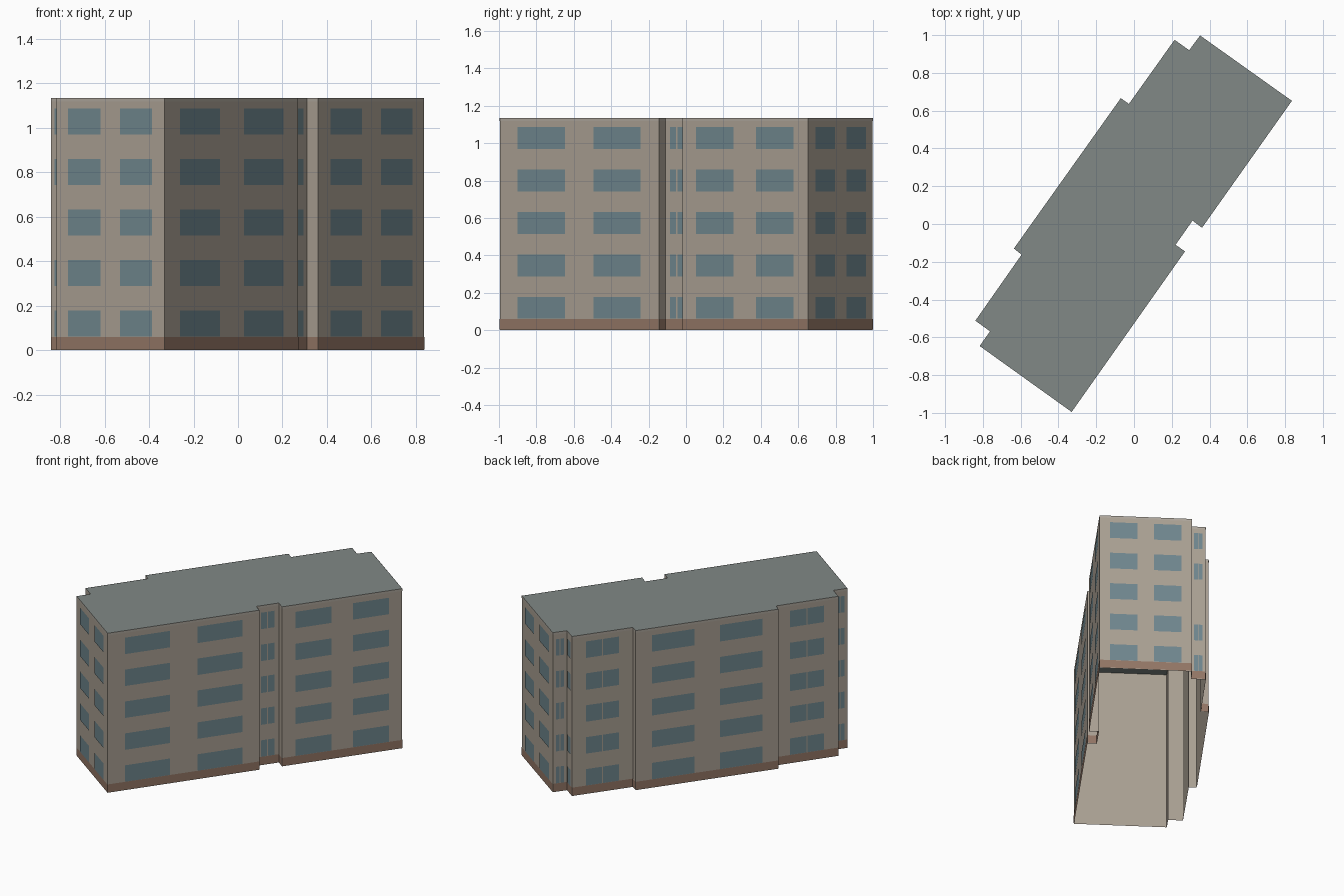
import bpy, bmesh
from mathutils import Vector

if "Cube" in bpy.data.objects:
    bpy.data.objects.remove(bpy.data.objects["Cube"])

H = 1.135          # wall height
FLOORS = 5
PITCH = H / FLOORS

# window column layouts, as fractions along a wall
WIDE = [(0.113, 0.41), (0.59, 0.887)]
PAIR = [(0.225, 0.487), (0.505, 0.77)]
NARROW = [(0.20, 0.46), (0.52, 0.79)]
NONE = []

# counter-clockwise footprint: corner, window layout of the wall that starts there
PLAN = [
    ((-0.33, -0.995), WIDE),
    ((0.27, -0.145), NONE),
    ((0.22, -0.11), NARROW),
    ((0.31, 0.018), NONE),
    ((0.36, -0.02), WIDE),
    ((0.836, 0.652), WIDE),
    ((0.35, 0.998), NARROW),
    ((0.292, 0.92), NARROW),
    ((0.215, 0.975), PAIR),
    ((-0.027, 0.636), NONE),
    ((-0.07, 0.666), WIDE),
    ((-0.636, -0.13), NONE),
    ((-0.595, -0.162), PAIR),
    ((-0.84, -0.512), NARROW),
    ((-0.762, -0.568), NARROW),
    ((-0.817, -0.646), WIDE),
]
# the two recess returns have no window on the middle floor
SKIP_MIDDLE = {7, 13}


def material(name, rgb):
    m = bpy.data.materials.new(name)
    m.diffuse_color = (*rgb, 1)
    m.use_nodes = True
    m.node_tree.nodes["Principled BSDF"].inputs["Base Color"].default_value = m.diffuse_color
    return m


def finish(bm, name, mat):
    me = bpy.data.meshes.new(name)
    bm.to_mesh(me)
    bm.free()
    me.materials.append(mat)
    ob = bpy.data.objects.new(name, me)
    bpy.context.collection.objects.link(ob)
    return ob


def panel(bm, i, u0, u1, z0, z1, off=0.0):
    """Outward-facing rectangle on wall i between fractions u0..u1."""
    a = Vector(PLAN[i][0])
    b = Vector(PLAN[(i + 1) % len(PLAN)][0])
    d = b - a
    n = Vector((d.y, -d.x)).normalized() * off
    p, q = a + d * u0 + n, a + d * u1 + n
    bm.faces.new([bm.verts.new((*c, z)) for c, z in
                  ((p, z0), (q, z0), (q, z1), (p, z1))])


def band(name, z0, z1, off, mat):
    bm = bmesh.new()
    for i in range(len(PLAN)):
        panel(bm, i, 0, 1, z0, z1, off)
    bmesh.ops.remove_doubles(bm, verts=bm.verts, dist=1e-5)
    return finish(bm, name, mat)


wall = material("wall_plaster", (0.40, 0.35, 0.29))
trim = material("trim", (0.42, 0.38, 0.33))
brick = material("base_brown", (0.29, 0.18, 0.13))
glass = material("glass", (0.16, 0.24, 0.27))
slate = material("roof_grey", (0.22, 0.25, 0.24))

# outer walls (open underneath), base course and top edge strip
band("walls", 0, H, 0, wall)
band("base_course", 0.004, 0.06, 0.002, brick)
band("top_edge", H - 0.016, H, 0.001, trim)

# flat roof
bm = bmesh.new()
bm.faces.new([bm.verts.new((*c, H)) for c, _ in PLAN])
finish(bm, "roof", slate)

# windows on every floor
bm = bmesh.new()
for i, (_, columns) in enumerate(PLAN):
    for k in range(FLOORS):
        if i in SKIP_MIDDLE and k == 2:
            continue
        z = 0.061 + k * PITCH
        for u0, u1 in columns:
            panel(bm, i, u0, u1, z, z + 0.117, 0.003)
finish(bm, "windows", glass)
